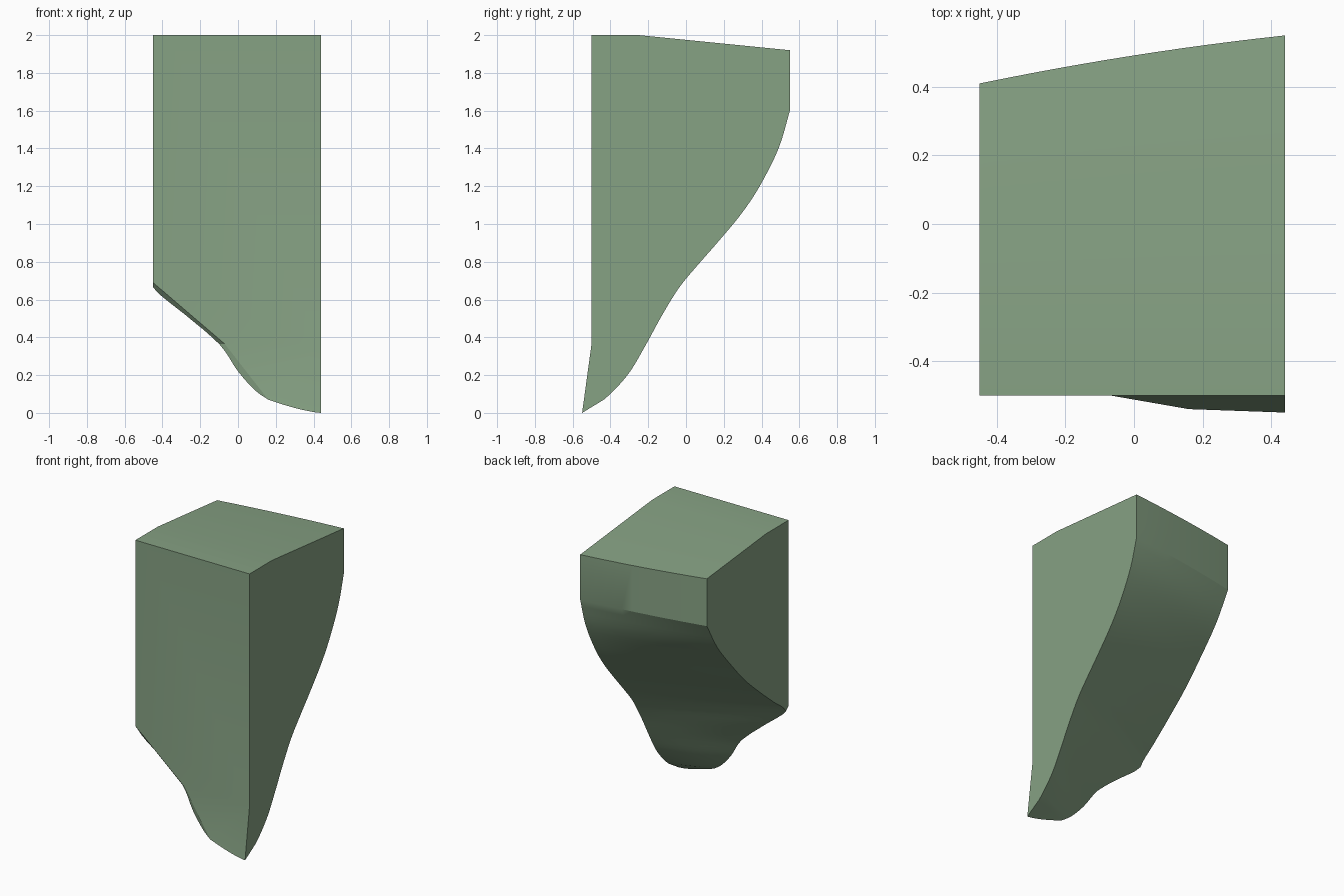
import bpy, bmesh
from mathutils import Vector

if "Cube" in bpy.data.objects:
    bpy.data.objects.remove(bpy.data.objects["Cube"])

XL, XR, N, SUB = -0.45, 0.44, 12, 4
bm = bmesh.new()


def vert(x, y, z):
    return bm.verts.new((x, y, z))


def face(loop):
    out = []
    for v in loop:
        if v not in out:
            out.append(v)
    if len(out) > 2:
        return bm.faces.new(out)


# Underside stations: height, right y, left x, left y
stations = [Vector(s) for s in (
    (1.60, 0.55, XL, 0.41), (1.40, 0.49, XL, 0.29), (1.20, 0.39, XL, 0.12),
    (1.05, 0.29, XL, -0.02), (0.90, 0.165, XL, -0.19), (0.78, 0.06, XL, -0.335),
    (0.665, -0.035, XL, -0.47), (0.52, -0.125, -0.28, -0.475),
    (0.365, -0.21, -0.10, -0.48), (0.22, -0.295, 0.00, -0.505),
    (0.12, -0.38, 0.09, -0.525), (0.07, -0.435, 0.16, -0.54))]


def smooth(pts, sub):
    """Catmull-Rom curve through the stations."""
    out = []
    for i in range(len(pts) - 1):
        b, c = pts[i], pts[i + 1]
        a = pts[i - 1] if i else b * 2 - c
        d = pts[i + 2] if i + 2 < len(pts) else c * 2 - b
        for k in range(sub):
            t = k / sub
            out.append(0.5 * (2 * b + (c - a) * t + (2 * a - 5 * b + 4 * c - d) * t * t
                              + (3 * b - a - 3 * c + d) * t ** 3))
    return out + [pts[-1]]


def row(xl, yl, yr, height, bulge):
    out = []
    for i in range(N + 1):
        t = i / N
        y = yl + (yr - yl) * t + bulge * 4 * t * (1 - t)
        out.append(vert(xl + (XR - xl) * t, y, height(t, y)))
    return out


# Top front edge, top crease and sloped back edge
rows = [row(XL, -0.5, -0.5, lambda t, y: 2.0, 0),
        row(XL, -0.25, -0.25, lambda t, y: 2.0, 0),
        row(XL, 0.41, 0.55, lambda t, y: 2.0 - 0.1 * (y + 0.25), 0.011)]

# Curved underside
for s in smooth(stations, SUB):
    z, yr, xl, yl = s
    rows.append(row(max(xl, XL), yl, yr, lambda t, y, z=z: z, 0.011 if z > 0.08 else 0.004))

# Bottom edge, sharing the left tip
tip = rows[-1][0]
bottom = [tip] + [vert(0.16 + 0.28 * i / N, -0.54 - 0.01 * i / N, 0.07 * (1 - i / N) ** 1.4)
                  for i in range(1, N + 1)]
rows.append(bottom)
for a, b in zip(rows, rows[1:]):
    for i in range(N):
        face([a[i], a[i + 1], b[i + 1], b[i]])

# Front: upright panel and lower panel leaning forward
a0, a1 = vert(XL, -0.5, 0.69), vert(-0.07, -0.5, 0.365)
a2 = vert(XR, -0.5, 0.365)
face(rows[0] + [a2, a1, a0])
face([a1, a2] + bottom[::-1])

# Flat sides and the narrow strip along the lower left edge
k = 3 + 6 * SUB
m = 3 + 8 * SUB
left = [r[0] for r in rows]
face([r[N] for r in rows] + [a2])
face(left[:k + 1] + [a0])
face([a0] + left[k:m + 1] + [a1])
face([a1] + left[m:])

bmesh.ops.recalc_face_normals(bm, faces=bm.faces)
mesh = bpy.data.meshes.new("curved_block")
bm.to_mesh(mesh)
bm.free()
obj = bpy.data.objects.new("curved_block", mesh)
bpy.context.collection.objects.link(obj)

# Green finish
mat = bpy.data.materials.new("green")
mat.diffuse_color = (0.24, 0.36, 0.23, 1)
mat.use_nodes = True
mat.node_tree.nodes["Principled BSDF"].inputs["Base Color"].default_value = mat.diffuse_color
mesh.materials.append(mat)

bpy.context.view_layer.objects.active = obj
obj.select_set(True)
bpy.ops.object.shade_smooth_by_angle(angle=0.35)
